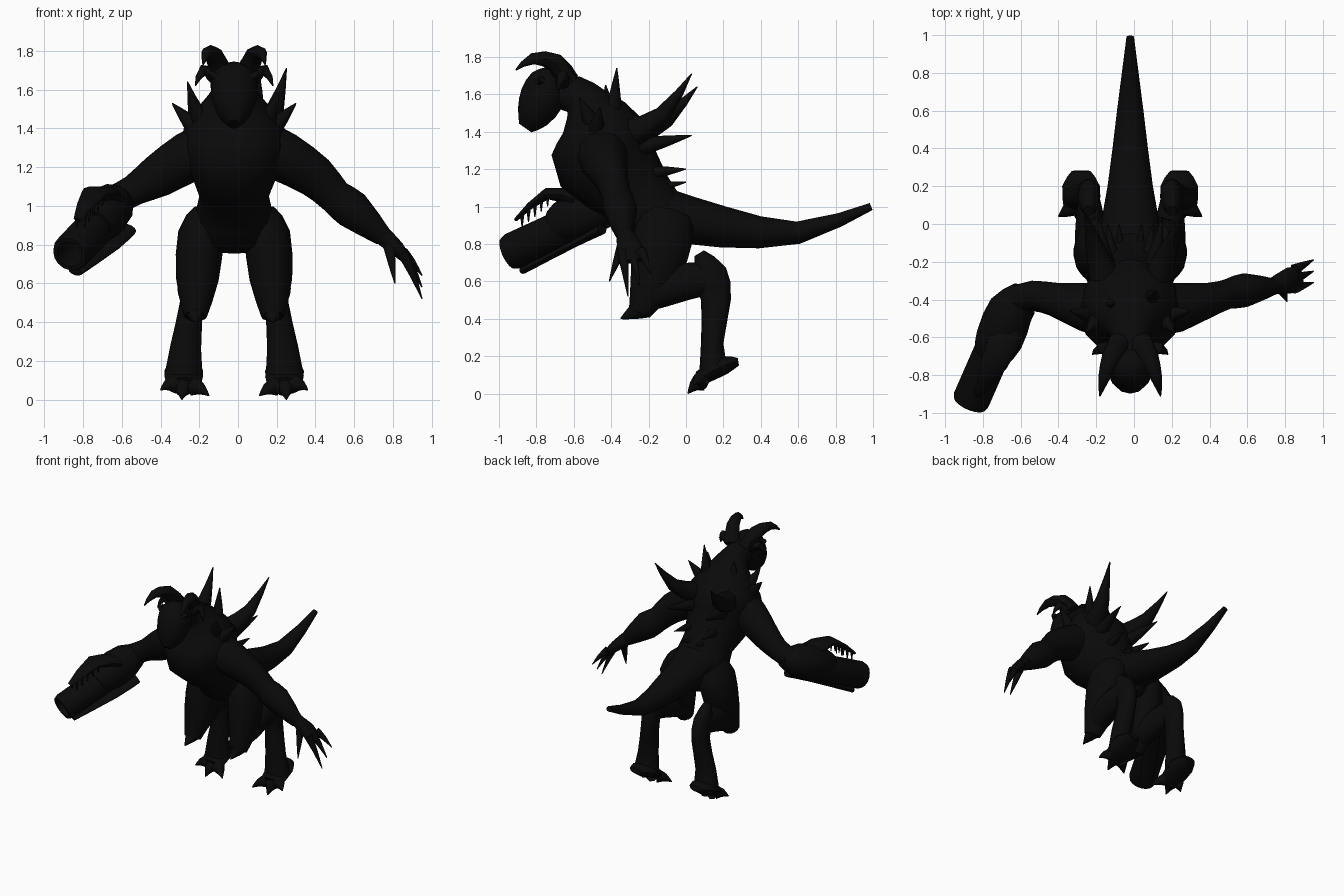
import bpy
import bmesh
import math
from mathutils import Vector

cube = bpy.data.objects.get("Cube")
if cube:
    bpy.data.objects.remove(cube, do_unlink=True)

ACROSS, FORWARD, UP = Vector((1, 0, 0)), Vector((0, 1, 0)), Vector((0, 0, 1))
MIDDLE = -.02
SIDES = {"left": 1, "right": -1}

hide = bpy.data.materials.new("black_hide")
hide.use_nodes = True
hide.diffuse_color = (.003, .003, .003, 1)
hide.node_tree.nodes["Principled BSDF"].inputs["Base Color"].default_value = hide.diffuse_color


def smooth_path(stations):
    """Add a rounded halfway station between each pair of neighbours."""
    last = len(stations) - 1
    result = []
    for i in range(last):
        before, here = stations[max(i - 1, 0)], stations[i]
        after, beyond = stations[i + 1], stations[min(i + 2, last)]
        result += [here, (here + after) * .5 + (here + after - before - beyond) / 16]
    return result + [stations[last]]


def loft(name, stations, ref=ACROSS, sides=12, axis=None):
    """Skin elliptical rings: x, y, z, radius along ref, optional other radius."""
    stations = [Vector((*station, station[-1])[:5]) for station in stations]
    if axis is None:
        stations = smooth_path(stations)
    points = [Vector(station[:3]) for station in stations]
    bm = bmesh.new()
    rings = []
    for i, station in enumerate(stations):
        ahead = points[min(i + 1, len(points) - 1)]
        tangent = (axis or ahead - points[max(i - 1, 0)]).normalized()
        wide = (ref - tangent * ref.dot(tangent)).normalized()
        deep = tangent.cross(wide) * station[4]
        wide = wide * station[3]
        angles = [math.tau * k / sides for k in range(sides)]
        rings.append([bm.verts.new(points[i] + wide * math.cos(a) + deep * math.sin(a))
                      for a in angles])
    for lower, upper in zip(rings, rings[1:]):
        for k in range(sides):
            bm.faces.new((lower[k - 1], lower[k], upper[k], upper[k - 1]))
    bm.faces.new(rings[0])
    bm.faces.new(rings[-1])
    bmesh.ops.recalc_face_normals(bm, faces=bm.faces)
    mesh = bpy.data.meshes.new(name)
    bm.to_mesh(mesh)
    bm.free()
    mesh.materials.append(hide)
    mesh.polygons.foreach_set("use_smooth", [True] * len(mesh.polygons))
    mesh.set_sharp_from_angle(angle=math.radians(45))
    bpy.context.collection.objects.link(bpy.data.objects.new(name, mesh))


def mirrored(point, sign):
    """Turn a distance from the centre line into x on the chosen side."""
    return (MIDDLE + sign * point[0], *point[1:])


def trunk(name, stations):
    loft(name, [(MIDDLE, *station) for station in stations])


def pair(name, stations, ref=ACROSS, sides=12):
    for side, sign in SIDES.items():
        loft(f"{side}_{name}", [mirrored(s, sign) for s in stations], ref, sides)


def spike(name, base, tip, radius, sag=0):
    """Pointed horn, claw or tooth; sag lowers its middle."""
    base, tip = Vector(base), Vector(tip)
    middle = base.lerp(tip, .5) - UP * sag
    ref = (tip - base).orthogonal()
    loft(name, [(*base, radius), (*middle, radius * .6), (*tip, .003)], ref, 8)


def spike_pair(name, base, tip, radius, sag=0):
    for side, sign in SIDES.items():
        spike(f"{side}_{name}", mirrored(base, sign), mirrored(tip, sign), radius, sag)


# Trunk, head and tail
trunk("torso", [
    (-.1, .76, .1, .1), (-.12, .86, .22, .17), (-.25, 1.05, .18, .19),
    (-.43, 1.25, .26, .28), (-.46, 1.4, .26, .24), (-.53, 1.54, .15, .13),
    (-.6, 1.6, .1, .1), (-.72, 1.62, .08, .09)])
trunk("head", [
    (-.71, 1.73, .04, .04), (-.73, 1.68, .11, .1), (-.77, 1.58, .12, .12),
    (-.82, 1.48, .09, .09), (-.86, 1.42, .03, .04)])
trunk("tail", [
    (-.12, .96, .18, .14), (.2, .89, .12, .11), (.6, .86, .07, .06), (.99, 1, .02, .02)])

# Curved horns and brows
pair("upper_horn", [
    (.06, -.63, 1.67, .06), (.1, -.7, 1.77, .05), (.14, -.82, 1.79, .03),
    (.16, -.91, 1.73, .004)], sides=8)
pair("lower_horn", [
    (.09, -.66, 1.66, .04), (.16, -.66, 1.7, .03), (.2, -.69, 1.62, .003)], FORWARD, 8)
pair("brow", [(.02, -.84, 1.63, .02), (.12, -.77, 1.68, .02)], UP, 8)

# Spikes on the shoulders, neck and back
spike_pair("shoulder_spike", (.2, -.48, 1.4), (.32, -.46, 1.53), .05)
spike_pair("collar_spike", (.17, -.5, 1.44), (.23, -.57, 1.58), .05)
spike("left_neck_spike", (.09, -.39, 1.46), (.1, -.37, 1.74), .05)
spike("right_neck_spike", (-.12, -.41, 1.45), (-.12, -.43, 1.65), .05)
spike("left_long_spike", (.13, -.27, 1.4), (.25, .03, 1.71), .08, sag=.06)
spike("right_long_spike", (-.16, -.27, 1.4), (-.26, .06, 1.64), .08, sag=.05)
spike_pair("middle_spike", (.12, -.24, 1.32), (.17, .03, 1.38), .05)
spike_pair("low_spike", (.09, -.2, 1.18), (.12, 0, 1.2), .04)
spike_pair("waist_spike", (.05, -.17, 1.1), (.06, 0, 1.13), .03)

# Legs: thigh forward, shin back, shank down
pair("thigh", [
    (.13, -.1, .95, .09, .13), (.17, -.12, .85, .12, .16),
    (.19, -.17, .62, .11, .13), (.2, -.25, .43, .06, .06)])
pair("shin", [
    (.19, -.24, .5, .07), (.2, -.13, .55, .09), (.21, 0, .6, .08, .1), (.22, .17, .62, .05, .08)])
pair("shank", [
    (.22, .07, .75, .03), (.22, .13, .64, .06, .09), (.22, .16, .5, .06, .08),
    (.25, .14, .27, .08, .06), (.26, .15, .12, .1, .08)])
pair("foot", [(.26, .28, .17, .05, .02), (.26, .2, .15, .1, .05), (.26, .07, .08, .09, .04)])
spike_pair("knee_spike", (.2, -.23, .46), (.2, -.35, .4), .06)
ankle = Vector((.26, .12, .1))
for toe, tip in {"inner": (.13, .02, .02), "middle": (.27, .01, 0), "outer": (.38, .04, .05)}.items():
    spike_pair(f"{toe}_toe", ankle.lerp(Vector(tip), .4), tip, .05, sag=-.01)

# Left arm and clawed hand
upper_arm = [(.12, -.45, 1.3, .14), (.24, -.44, 1.25, .13), (.4, -.4, 1.15, .09, .11)]
loft("left_arm", upper_arm + [
    (.5, -.37, 1.05, .08, .09), (.59, -.35, .98, .09, .1), (.75, -.33, .84, .04, .05)], FORWARD)
loft("left_palm", [
    (.73, -.33, .86, .04, .05), (.82, -.3, .78, .07, .04), (.88, -.28, .71, .05, .02)], FORWARD)
for i in range(3):
    spike(f"left_finger_{i + 1}", (.85, -.24 - i * .05, .76),
          (.95, -.19 - i * .06, .64 - i * .06), .03, sag=-.01)
spike("left_thumb", (.78, -.34, .79), (.81, -.41, .6), .03)

# Right arm and swollen forearm
loft("right_arm", [mirrored(station, -1) for station in upper_arm] + [
    (-.54, -.38, 1.08, .08, .08), (-.63, -.4, 1.03, .07, .08)], FORWARD)
loft("right_forearm", [
    (-.59, -.35, 1.04, .06), (-.65, -.45, 1, .12), (-.71, -.6, .94, .13), (-.75, -.69, .89, .1)],
    FORWARD)

# Hollow gun barrel
breech, muzzle = Vector((-.66, -.47, .97)), Vector((-.87, -.95, .75))
barrel = [(0, .09), (.15, .1), (.95, .1), (1, .09), (1, .07), (.6, .07)]
loft("gun_barrel", [(*breech.lerp(muzzle, along), radius) for along, radius in barrel],
     sides=16, axis=muzzle - breech)

# Toothed jaw over the barrel, bar beneath it
hinge, bend, lip = Vector((-.67, -.57, 1.03)), Vector((-.74, -.74, 1.07)), Vector((-.83, -.91, .93))
loft("gun_jaw", [(*hinge, .09, .05), (*bend, .07, .03), (*lip, .02, .01)])
for i in range(5):
    for side, sign in SIDES.items():
        root = bend.lerp(lip, i / 5) + ACROSS * sign * (.04 - i * .005)
        spike(f"{side}_jaw_tooth_{i + 1}", root, root - UP * .07, .012)
loft("gun_under_bar", [
    (-.57, -.45, .88, .05, .03), (-.66, -.6, .8, .06, .02), (-.84, -.87, .66, .04, .02)])
